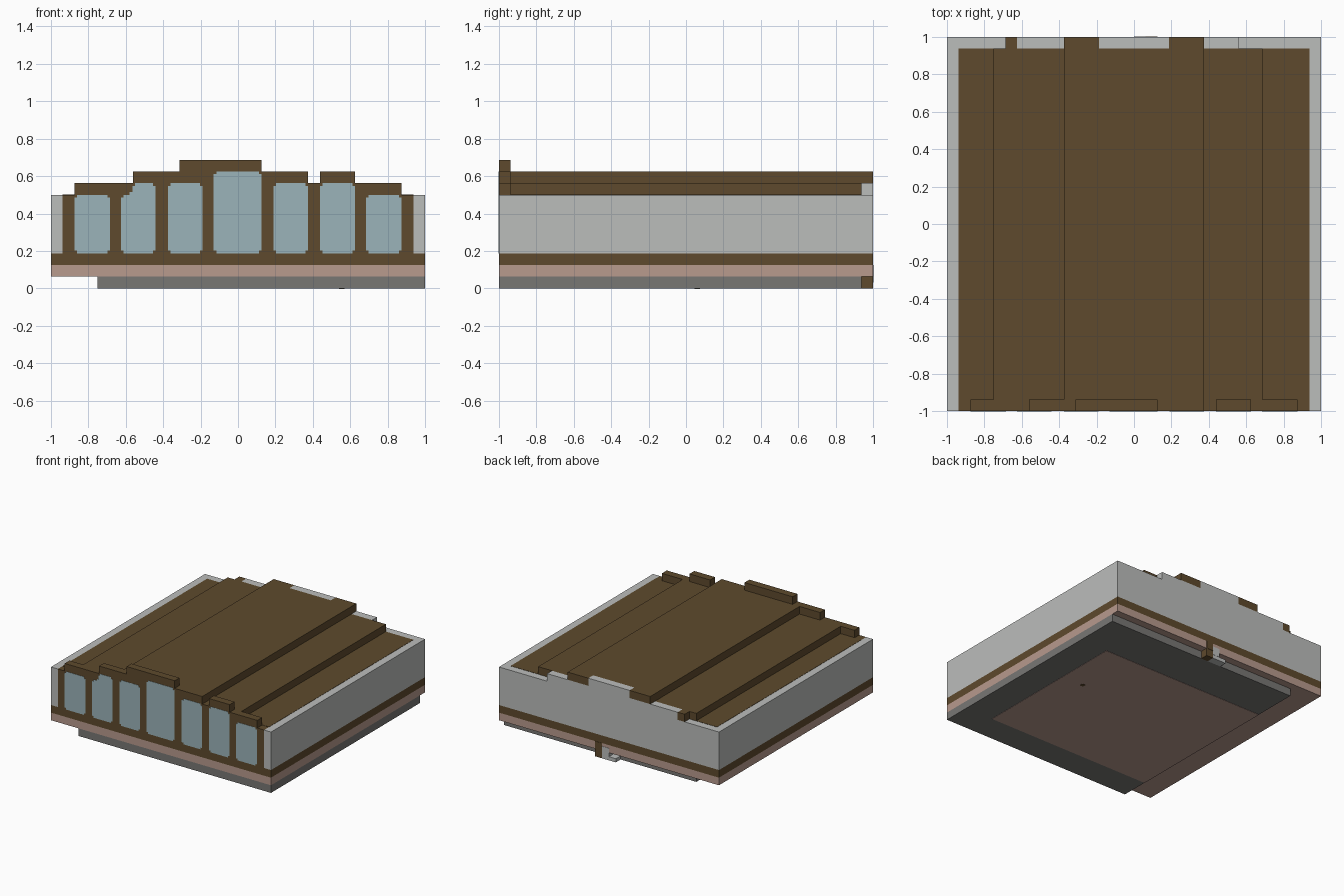
import bpy, bmesh
from mathutils import Vector

cube = bpy.data.objects.get("Cube")
if cube:
    bpy.data.objects.remove(cube, do_unlink=True)

U = 1 / 16  # block size


def material(name, r, g, b):
    m = bpy.data.materials.new(name)
    m.use_nodes = True
    m.diffuse_color = (r, g, b, 1)
    m.node_tree.nodes["Principled BSDF"].inputs["Base Color"].default_value = (r, g, b, 1)
    return m


BROWN = material("dark_brown", 0.112, 0.068, 0.026)
WALL = material("pale_grey", 0.50, 0.51, 0.50)
GLASS = material("pale_blue_glass", 0.33, 0.455, 0.49)
PINK = material("dusty_pink", 0.48, 0.325, 0.27)
DARK = material("dark_grey", 0.19, 0.185, 0.175)


def prism(name, pts, axis, lo, hi, mat, rounding=0):
    """Extrude a 2D outline along an axis, optionally rounding its corners."""
    def place(p, d):
        return Vector((p[0], d, p[1])) if axis == "y" else Vector((p[0], p[1], d))
    bm = bmesh.new()
    face = bm.faces.new([bm.verts.new(place(p, lo)) for p in pts])
    step = place((0, 0), hi - lo)
    new = bmesh.ops.extrude_face_region(bm, geom=[face])["geom"]
    moved = [v for v in new if isinstance(v, bmesh.types.BMVert)]
    bmesh.ops.translate(bm, verts=moved, vec=step)
    if rounding:
        along = [e for e in bm.edges
                 if abs((e.verts[0].co - e.verts[1].co).dot(step.normalized())) > 1e-5]
        bmesh.ops.bevel(bm, geom=along, offset=rounding, segments=2, affect="EDGES")
    bmesh.ops.recalc_face_normals(bm, faces=bm.faces)
    me = bpy.data.meshes.new(name)
    bm.to_mesh(me)
    bm.free()
    me.materials.append(mat)
    ob = bpy.data.objects.new(name, me)
    bpy.context.collection.objects.link(ob)
    return ob


def rect(x0, x1, a0, a1):
    return [(x0, a0), (x1, a0), (x1, a1), (x0, a1)]


def box(name, x0, x1, y0, y1, z0, z1, mat):
    return prism(name, rect(x0, x1, y0, y1), "z", z0, z1, mat)


def stepped(steps, base):
    """Skyline outline from (x_start, x_end, top) runs."""
    pts = [(steps[0][0], base)]
    for x0, x1, top in steps:
        pts += [(x0, top), (x1, top)]
    return pts + [(steps[-1][1], base)]


IN = 1 - U  # inner edge of the outer rim

# Base and bands
box("foundation", -0.75, 1, -1, IN, 0, U, DARK)
prism("foundation_panel", rect(-0.75, 0.75, -0.77, 0.57), "z", -0.002, 0.001, PINK)
box("drain_hole", 0.54, 0.57, 0.045, 0.075, -0.004, 0, BROWN)
box("lower_band", -1, 1, -1, 1, U, 2 * U, PINK)
box("upper_band", -1, 1, -1, 1, 2 * U, 3 * U, BROWN)

# Walls
box("wall_body", -1, 1, -IN, 1, 3 * U, 8 * U, WALL)
for side, x in (("right", -1), ("left", IN)):
    box("front_corner_" + side, x, x + U, -1, -IN, 3 * U, 8 * U, WALL)

# Stepped front with raised parapet
facade = [(-IN, -0.875, 8 * U), (-0.875, -0.5625, 9 * U), (-0.5625, -0.3125, 10 * U),
          (-0.3125, 0.125, 11 * U), (0.125, 0.375, 10 * U), (0.375, 0.4375, 9 * U),
          (0.4375, 0.625, 10 * U), (0.625, 0.875, 9 * U), (0.875, IN, 8 * U)]
prism("front_facade", stepped(facade, 3 * U), "y", -1, -IN, BROWN)

# Windows
for i, (x0, x1, top) in enumerate([(-0.875, -0.685, 8), (-0.375, -0.19, 9), (-0.13, 0.125, 10),
                                   (0.19, 0.375, 9), (0.4375, 0.625, 9), (0.685, 0.875, 8)]):
    prism(f"window_{i + 1}", rect(x0, x1, 3 * U, top * U), "y", -1.002, -0.999, GLASS, 0.014)
notched = stepped([(-0.625, -0.565, 8 * U), (-0.565, -0.44, 9 * U)], 3 * U)
prism("window_notched", notched, "y", -1.002, -0.999, GLASS, 0.014)

# Stepped roof
box("roof_deck", -IN, IN, -IN, IN, 8 * U, 8 * U + 0.002, BROWN)
roof = [(-0.75, -0.375, 9 * U), (-0.375, 0.375, 10 * U), (0.375, 0.6875, 9 * U)]
prism("roof_steps", stepped(roof, 8 * U), "y", -IN, IN, BROWN)

# Back gable with brown blocks
gable = [(-0.625, -0.1875, 9 * U), (-0.1875, 0.1875, 10 * U), (0.1875, 0.5625, 9 * U)]
prism("back_gable", stepped(gable, 8 * U), "y", IN, 1, WALL)
box("gable_block_low", -0.6875, -0.625, IN, 1, 8 * U, 9 * U, BROWN)
for side, x in (("right", -0.375), ("left", 0.1875)):
    box("gable_block_" + side, x, x + 0.1875, IN, 1, 9 * U, 10 * U, BROWN)

# Small bracket under the back edge
box("bracket_post", U, 2 * U, IN, 1, 0, U, BROWN)
box("bracket_strip", U, 2 * U, 0.999, 1.002, U, 2 * U, BROWN)
box("bracket_foot", -U, U, IN, 1, 0, 0.03, WALL)
box("bracket_stem", 0, U, IN, 1.002, 0.03, 0.1, WALL)
